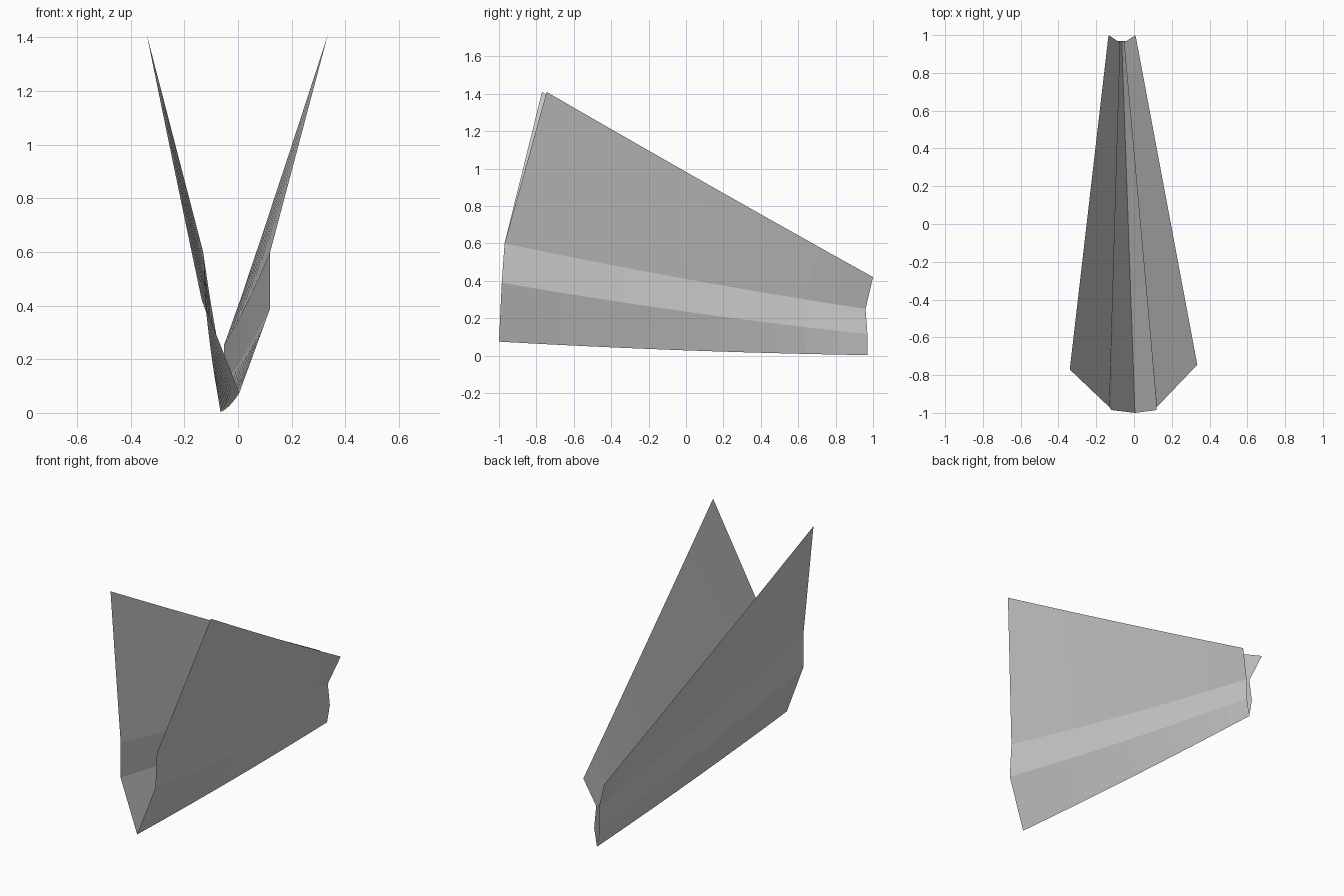
import bpy
import bmesh
from mathutils import Vector

cube = bpy.data.objects.get("Cube")
if cube:
    bpy.data.objects.remove(cube, do_unlink=True)

grey = bpy.data.materials.new("paper grey")
grey.use_nodes = True
colour = (0.6, 0.6, 0.6, 1)
grey.diffuse_color = colour
grey.node_tree.nodes["Principled BSDF"].inputs["Base Color"].default_value = colour

# Cross-section corners (front end, back end, sag of the fold between them)
KEEL = ((0.005, -1.0, 0.075), (-0.065, 0.97, 0.003), 0.01)
LEFT = [KEEL,
        ((0.12, -0.985, 0.39), (-0.046, 0.97, 0.115), 0.016),
        ((0.12, -0.97, 0.6), (-0.053, 0.96, 0.25), 0.014),
        ((0.335, -0.745, 1.41), (0.008, 1.0, 0.42), 0.005)]
RIGHT = [KEEL,
         ((-0.12, -0.985, 0.39), (-0.084, 0.97, 0.115), 0.016),
         ((-0.13, -0.97, 0.6), (-0.073, 0.96, 0.25), 0.014),
         ((-0.34, -0.77, 1.41), (-0.135, 1.0, 0.42), 0.005)]
STEPS = 12


def fold_line(front, back, sag):
    """Points along one gently sagging fold."""
    points = []
    for i in range(STEPS + 1):
        t = i / STEPS
        p = Vector(front).lerp(Vector(back), t)
        p.z -= 4 * sag * t * (1 - t)
        points.append(p)
    return points


def folded_side(name, corners, flip):
    """One half of the folded sheet, from the keel to the wing edge."""
    bm = bmesh.new()
    rows = [[bm.verts.new(p) for p in fold_line(*c)] for c in corners]
    for low, high in zip(rows, rows[1:]):
        for i in range(STEPS):
            quad = [low[i], low[i + 1], high[i + 1], high[i]]
            bm.faces.new(quad[::-1] if flip else quad)
    mesh = bpy.data.meshes.new(name)
    bm.to_mesh(mesh)
    bm.free()
    mesh.materials.append(grey)
    obj = bpy.data.objects.new(name, mesh)
    bpy.context.collection.objects.link(obj)
    return obj


# Left and right halves meet along the keel fold
folded_side("left_folded_wing", LEFT, False)
folded_side("right_folded_wing", RIGHT, True)
